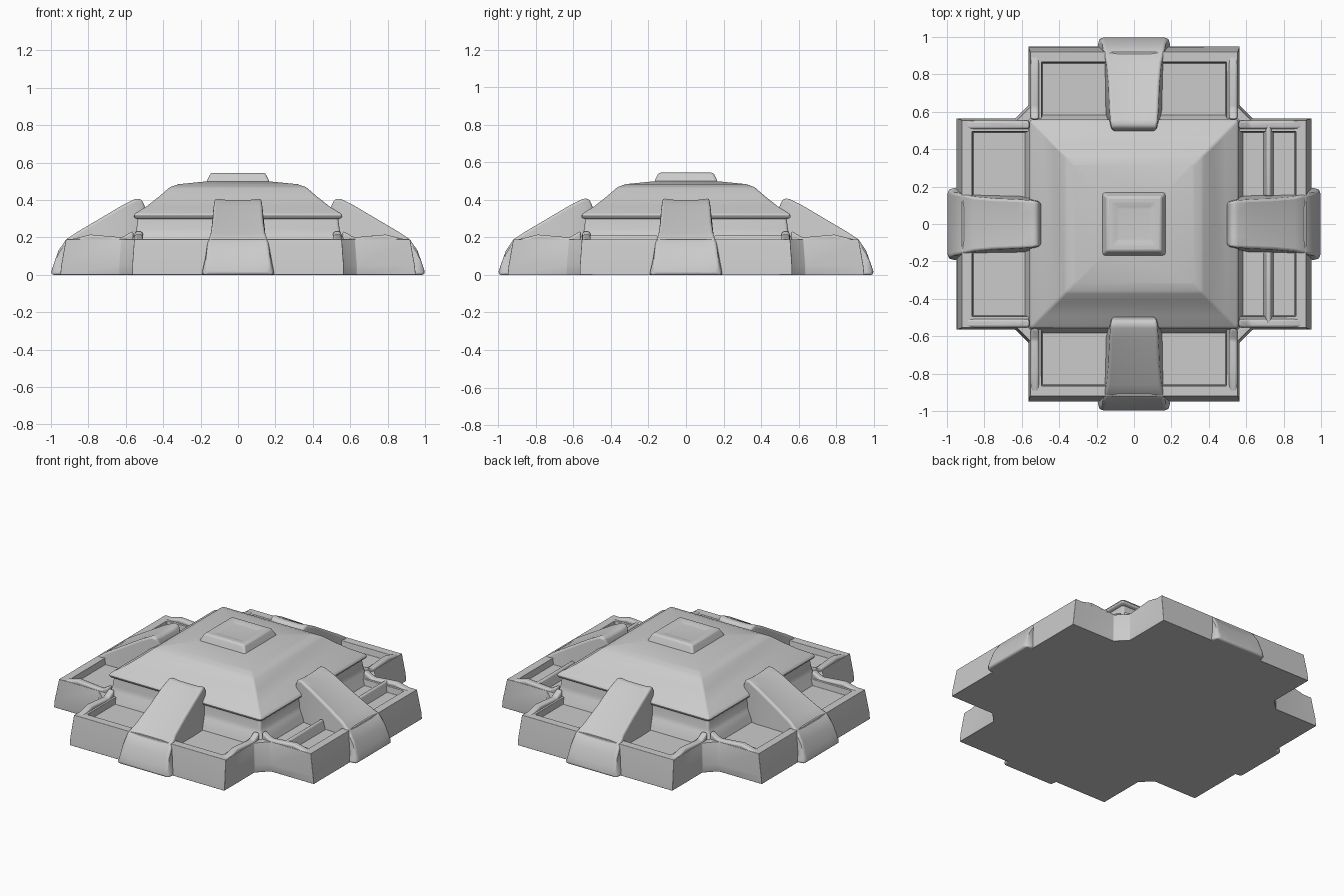
import bpy, bmesh
from math import radians, pi
from mathutils import Matrix

cube = bpy.data.objects.get("Cube")
if cube:
    bpy.data.objects.remove(cube, do_unlink=True)

grey = bpy.data.materials.new("plain grey")
grey.use_nodes = True
COLOUR = (0.6, 0.6, 0.6, 1)
grey.diffuse_color = COLOUR
grey.node_tree.nodes["Principled BSDF"].inputs["Base Color"].default_value = COLOUR


def loft(name, rings, turn=0):
    """Skin a list of equal-length closed rings and cap both ends."""
    bm = bmesh.new()
    loops = [[bm.verts.new(p) for p in ring] for ring in rings]
    n = len(loops[0])
    for a, b in zip(loops, loops[1:]):
        for i in range(n):
            j = (i + 1) % n
            bm.faces.new((a[i], a[j], b[j], b[i]))
    bm.faces.new(loops[0])
    bm.faces.new(loops[-1])
    bmesh.ops.recalc_face_normals(bm, faces=bm.faces)
    bm.transform(Matrix.Rotation(turn, 4, "Z"))
    mesh = bpy.data.meshes.new(name)
    bm.to_mesh(mesh)
    bm.free()
    mesh.materials.append(grey)
    obj = bpy.data.objects.new(name, mesh)
    bpy.context.collection.objects.link(obj)
    return obj


def activate(obj):
    bpy.ops.object.select_all(action="DESELECT")
    obj.select_set(True)
    bpy.context.view_layer.objects.active = obj


def soften(obj, width, angle=25):
    """Round the edges and shade smoothly."""
    bev = obj.modifiers.new("rounding", "BEVEL")
    bev.width, bev.segments = width, 3
    bev.limit_method, bev.angle_limit = "ANGLE", radians(angle)
    activate(obj)
    bpy.ops.object.shade_smooth_by_angle(angle=radians(50))


def rect(x0, x1, y0, y1, z):
    return [(x0, y0, z), (x1, y0, z), (x1, y1, z), (x0, y1, z)]


def square(half, z):
    return rect(-half, half, -half, half, z)


def cross(reach, half, z, chamfer=0.07):
    """Plus-shaped outline with chamfered inner corners."""
    points = []
    for k in range(4):
        rot = Matrix.Rotation(k * pi / 2, 3, "Z")
        for x, y in ((reach, half), (half + chamfer, half),
                     (half, half + chamfer), (half, reach)):
            p = rot @ Matrix.Identity(3).col[0] * x + rot @ Matrix.Identity(3).col[1] * y
            points.append((p.x, p.y, z))
    return points


# Cross-shaped base with a sunken pocket in each arm
base = loft("base", [cross(0.95, 0.565, 0), cross(0.945, 0.565, 0.05),
                     cross(0.92, 0.555, 0.19)])
for k in range(4):
    cutter = loft("pocket_cutter", [rect(-0.49, 0.49, -0.86, -0.5, 0.15),
                                    rect(-0.51, 0.51, -0.885, -0.5, 0.3)], k * pi / 2)
    cutter.hide_render = True
    cut = base.modifiers.new("pocket", "BOOLEAN")
    cut.object, cut.solver = cutter, "EXACT"
    activate(base)
    bpy.ops.object.modifier_apply(modifier=cut.name)
    bpy.data.objects.remove(cutter, do_unlink=True)
soften(base, 0.02)

# Flared wall under the roof
skirt = loft("skirt", [square(0.60, 0.1), square(0.575, 0.17),
                       square(0.545, 0.23), square(0.535, 0.31)])
soften(skirt, 0.015, 15)

# Low square roof
roof = loft("roof", [square(0.53, 0.295), square(0.56, 0.305), square(0.555, 0.325),
                     square(0.49, 0.365), square(0.42, 0.42), square(0.365, 0.468),
                     square(0.32, 0.484), square(0.14, 0.502)])
soften(roof, 0.012, 15)

# Raised cap with a shallow dent
cap = loft("roof_cap", [square(0.175, 0.48), square(0.165, 0.505), square(0.145, 0.545),
                        square(0.11, 0.545), square(0.09, 0.537)])
soften(cap, 0.012, 15)

# Sloping rib on each side: distance out, top half width, foot half width, height
RIB = [(0.495, 0.11, 0.13, 0.36), (0.515, 0.12, 0.14, 0.405), (0.545, 0.125, 0.15, 0.41),
       (0.62, 0.13, 0.165, 0.372), (0.75, 0.135, 0.17, 0.295), (0.86, 0.145, 0.175, 0.23),
       (0.92, 0.16, 0.19, 0.19), (0.96, 0.165, 0.195, 0.13), (0.985, 0.17, 0.19, 0.06),
       (0.998, 0.165, 0.18, 0.02)]
SIDES = ("front", "left", "back", "right")
for k, side in enumerate(SIDES):
    rings = [[(-foot, -r, 0), (-top, -r, z), (-top / 2, -r, z - 0.008),
              (top / 2, -r, z - 0.008), (top, -r, z), (foot, -r, 0)]
             for r, top, foot, z in RIB]
    soften(loft(side + "_rib", rings, k * pi / 2), 0.015, 35)

    # Humped cheeks along the sides of the arm
    for s, hand in ((-1, "a"), (1, "b")):
        cheek = [[(s * x, -r, z) for r, z in ((0.56, 0.1), (0.56, 0.235), (0.62, 0.2),
                                            (0.79, 0.215), (0.91, 0.185), (0.91, 0.1))]
                 for x in (0.508, 0.553)]
        soften(loft(side + "_cheek_" + hand, cheek, k * pi / 2), 0.012)

# Dividing ridges in the left pockets
for s, hand in ((-1, "front"), (1, "back")):
    y0, y1 = sorted((s * 0.15, s * 0.53))
    ridge = loft(hand + "_pocket_ridge", [rect(0.69, 0.75, y0, y1, 0.14),
                                          rect(0.71, 0.73, y0, y1, 0.21)])
    soften(ridge, 0.008)
